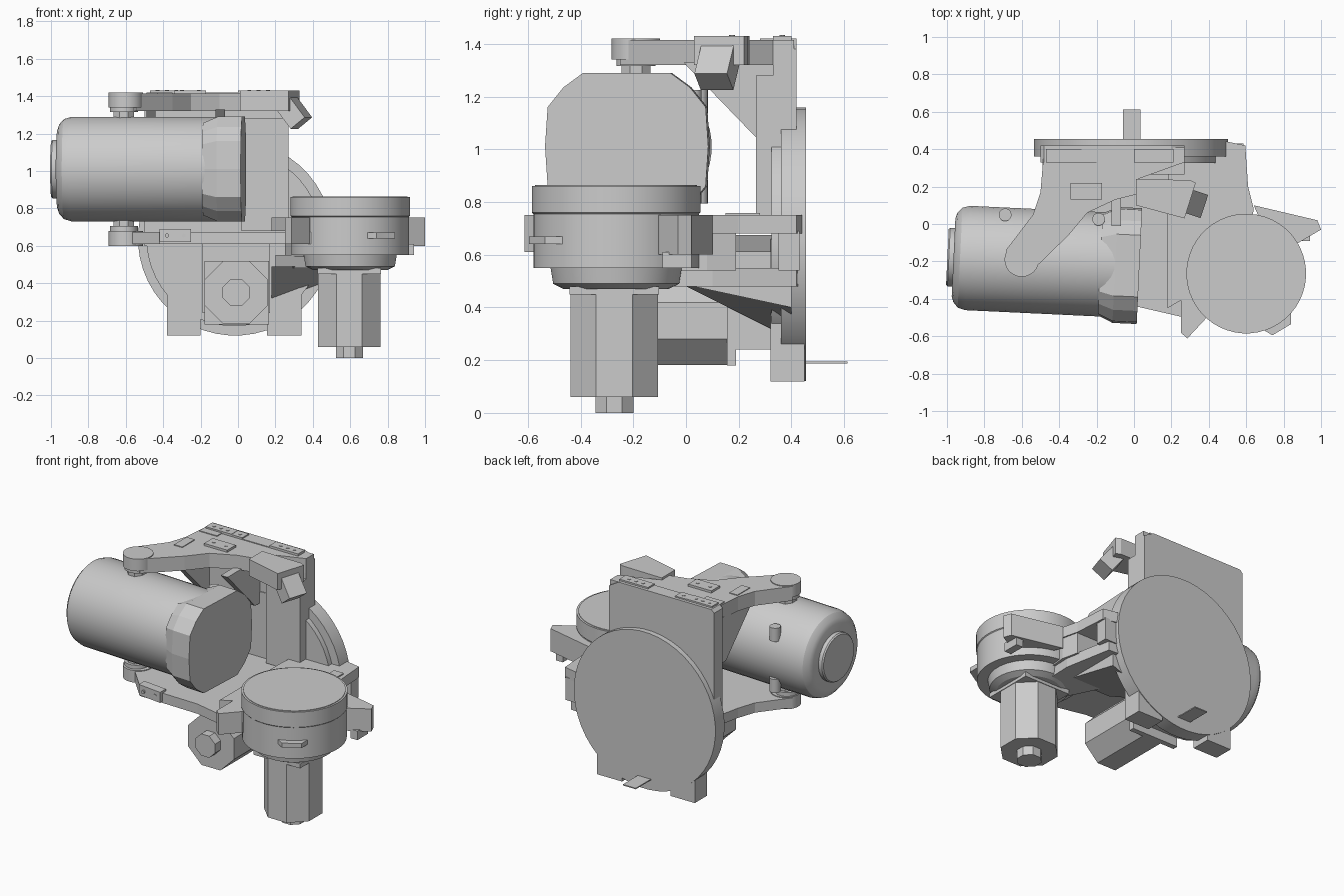
import bpy, math
from mathutils import Matrix, Vector

if "Cube" in bpy.data.objects:
    bpy.data.objects.remove(bpy.data.objects["Cube"])

AX = {'x': lambda u, v, t: (t, u, v), 'y': lambda u, v, t: (u, t, v), 'z': lambda u, v, t: (u, v, t)}


def loft(name, rings, smooth=False):
    import bmesh
    bm = bmesh.new()
    rows = [[bm.verts.new(p) for p in r] for r in rings]
    n = len(rows[0])
    for a, b in zip(rows, rows[1:]):
        for i in range(n):
            bm.faces.new((a[i], a[(i + 1) % n], b[(i + 1) % n], b[i]))
    bm.faces.new(rows[0][::-1])
    bm.faces.new(rows[-1])
    bmesh.ops.recalc_face_normals(bm, faces=bm.faces)
    me = bpy.data.meshes.new(name)
    bm.to_mesh(me)
    bm.free()
    if smooth:
        me.shade_smooth()
        me.set_sharp_from_angle(angle=math.radians(25))
    ob = bpy.data.objects.new(name, me)
    bpy.context.collection.objects.link(ob)
    return ob


def prism(name, pts, axis, a, b):
    return loft(name, [[AX[axis](u, v, t) for u, v in pts] for t in (a, b)])


def box(name, x0, x1, y0, y1, z0, z1):
    return prism(name, [(x0, y0), (x1, y0), (x1, y1), (x0, y1)], 'z', z0, z1)


def lathe(name, c, axis, prof, n=40, smooth=True):
    """prof holds (position along axis, radius); c is the centre in the other two axes"""
    ring = [2 * math.pi * (i + 0.5) / n for i in range(n)]
    return loft(name, [[AX[axis](c[0] + r * math.cos(k), c[1] + r * math.sin(k), t) for k in ring]
                       for t, r in prof], smooth)


def flat(name, c, axis, prof, n=8):
    """prism with n sides, radius measured to the flats"""
    return lathe(name, c, axis, [(t, r / math.cos(math.pi / n)) for t, r in prof], n, False)


def bolts(name, xs, y, z):
    for i, x in enumerate(xs):
        lathe(f"{name}_bolt_{i}", (x, y), 'z', [(z - .005, .011), (z + .003, .011)], 10)


# rear round base with its front ring and thin tab
lathe("rear_disc", (-.015, .64), 'y', [(.36, .52), (.455, .52)], 48)
lathe("rear_disc_ring", (-.02, .64), 'y', [(.325, .47), (.37, .47)], 48)
box("rear_tab", -.06, .035, .44, .612, .188, .195)

# upright back plate, front panel and two legs
prism("back_plate", [(-.5, .6), (.27, .6), (.27, 1.38), (.2, 1.42), (-.48, 1.42), (-.5, 1.4)], 'y', .33, .42)
box("front_panel", .02, .27, .265, .34, .68, 1.28)
box("left_leg", -.38, -.2, .32, .45, .12, .66)
box("right_leg", .155, .34, .32, .45, .12, .66)

# upper arm holding the big motor
prism("upper_arm", [(-.48, .41), (-.5, .17), (-.54, .05), (-.685, -.14), (-.61, -.19), (-.545, -.25), (-.35, -.06),
                    (-.25, .06), (-.1, .13), (.02, .16), (.02, .24), (.27, .33), (.27, .41)], 'z', 1.32, 1.415)
for i, x in enumerate((-.49, -.12)):
    prism(f"arm_gusset_{i}", [(-.01, 1.33), (.28, 1.03), (.34, 1.03), (.34, 1.33)], 'x', x, x + .05)

# lower arm and slab
prism("lower_arm", [(-.685, -.14), (-.61, -.19), (-.57, -.27), (-.42, -.43), (.01, -.44), (.27, -.5), (.42, -.5),
                    (.5, .1), (.27, .4), (-.45, .4), (-.5, .17), (-.54, .05)], 'z', .61, .675)
prism("front_lug", [(-.42, -.44), (-.25, -.46), (-.25, -.4), (-.42, -.38)], 'z', .62, .69)
for x in (-.38, -.29):
    lathe("lug_bolt", (x, .655), 'y', [(-.458, .011), (-.43, .011)], 10)

# pivots above and below the motor
for i, (z0, z1, n0, n1) in enumerate(((1.34, 1.42, 1.28, 1.35), (.6, .68, .67, .74))):
    lathe(f"pivot_boss_{i}", (-.6, -.19), 'z', [(z0, .092), (z1, .092)])
    flat(f"pivot_nut_{i}", (-.61, -.19), 'z', [(n0 + .03 * i, .055), (n1 - .03 * (1 - i), .055)])
    lathe(f"pivot_collar_{i}", (-.61, -.19), 'z', [(1.315, .075), (1.345, .075)] if i == 0
          else [(.675, .075), (.705, .075)], 24)

# big horizontal motor, slightly turned in plan
motor = [lathe("motor_body", (-.195, 1.01), 'x', [(-.965, .21), (-.955, .24), (-.93, .268), (-.89, .28),
                                                 (-.1, .28)])]
motor.append(lathe("motor_end_cap", (-.195, 1.01), 'x', [(-.998, .15), (-.99, .157), (-.95, .157)], 32))
half = [(.31, 0), (.30, .15), (.24, .225), (.165, .28), (-.165, .28), (-.24, .225), (-.30, .15), (-.31, 0)]
sec = half + [(y, -z) for y, z in half[-2:0:-1]]
motor.append(loft("motor_gear_head", [[(x, -.195 + y * s, 1.01 + z * s) for y, z in sec]
                                      for x, s in ((-.18, .88), (-.1, 1), (.03, 1))]))
for x in (-.7, -.2):
    for z in (.84, 1.18):
        motor.append(lathe("motor_lug", (x, .045), 'z', [(z - .045, .034), (z + .045, .034)], 16))
piv = Vector((-.61, -.19, 1.01))
turn = Matrix.Translation(piv) @ Matrix.Rotation(math.radians(-2.7), 4, 'Z') @ Matrix.Translation(-piv)
for ob in motor:
    ob.matrix_world = turn

# angled block at the right of the upper arm
prism("sensor_block", [(.01, .24), (.3, .235), (.33, .22), (.27, .03), (.01, .1)], 'z', 1.32, 1.43)
sensor = box("sensor_head", -.05, .05, -.065, .065, -.075, .06)
sensor.matrix_world = Matrix.Translation((.295, .12, 1.315)) @ Matrix.Rotation(math.radians(-18), 4, 'Z') \
    @ Matrix.Rotation(math.radians(-38), 4, 'Y')

# side bracket from the disc to the drum: two slabs with an open pocket between
side = [(.2, .44), (.5, .44), (.595, .42), (.61, .2), (.64, .08), (.6, -.2), (.18, -.45), (.18, .2)]
prism("side_top_slab", side, 'z', .68, .75)
prism("side_bottom_slab", [(.2, .44), (.55, .42), (.61, .1), (.6, -.2), (.4, -.2), (.2, .2)], 'z', .48, .55)
prism("side_web", [(.25, .19), (.605, .19), (.63, .08), (.6, -.2), (.35, -.2)], 'z', .54, .69)
box("side_back_wall", .2, .585, .35, .43, .54, .69)
loft("side_wedge", [[(x, -.02, .49), (x, .4, z), (x, .4, .49)] for x, z in ((.18, .28), (.5, .4))])

# drum with brackets
c = (.6, -.265)
lathe("drum", c, 'z', [(.55, .315), (.755, .315), (.76, .32), (.86, .32)], 48)
lathe("drum_lid", c, 'z', [(.855, .308), (.864, .308)], 48)
lathe("drum_neck", c, 'z', [(.47, .2), (.49, .24), (.55, .25)], 32)
prism("drum_right_bracket", [(.64, .1), (.98, .02), (1, -.03), (.88, -.1), (.75, -.15)], 'z', .6, .75)
box("drum_right_tip", .89, .94, -.09, .02, .55, .61)
prism("drum_left_bracket", [(.25, -.3), (.25, -.58), (.285, -.612), (.38, -.51), (.45, -.3)], 'z', .61, .75)
prism("drum_front_bracket", [(.68, -.5), (.69, -.565), (.74, -.595), (.84, -.535), (.84, -.4)], 'z', .64, .67)

# vertical drive below the drum
c = (.595, -.272)
flat("drive_flange", c, 'z', [(.45, .17), (.48, .17)], 4)
flat("drive_body", c, 'z', [(.06, .166), (.46, .166)])
flat("drive_knob", c, 'z', [(0, .072), (.07, .072)])

# horizontal drive under the slab
c = (-.01, .35)
flat("lower_drive_body", c, 'y', [(-.27, .168), (.17, .168)])
flat("lower_drive_knob", c, 'y', [(-.33, .072), (-.26, .072)])
box("lower_drive_flange", -.18, .165, .155, .19, .18, .52)
box("lower_drive_mount", -.19, .17, .19, .34, .24, .62)

# small bolted plates
for name, x0, x1, y0, y1, z, xs in (
        ("plate_left", -.47, -.28, .33, .4, 1.43, (-.43, -.38, -.33)),
        ("plate_left_end", -.28, -.2, .33, .4, 1.428, (-.24,)),
        ("plate_right", 0, .21, .33, .4, 1.43, (.06, .11, .16)),
        ("plate_middle", -.34, -.17, .13, .22, 1.43, (-.3, -.21)),
        ("plate_back", -.48, -.35, .28, .33, 1.42, ()),
        ("plate_outer", -.49, -.43, .03, .16, 1.42, ()),
        ("plate_side", .51, .58, .15, .28, .758, ())):
    box(name, x0, x1, y0, y1, z - .02, z)
    bolts(name, xs, (y0 + y1) / 2, z)
